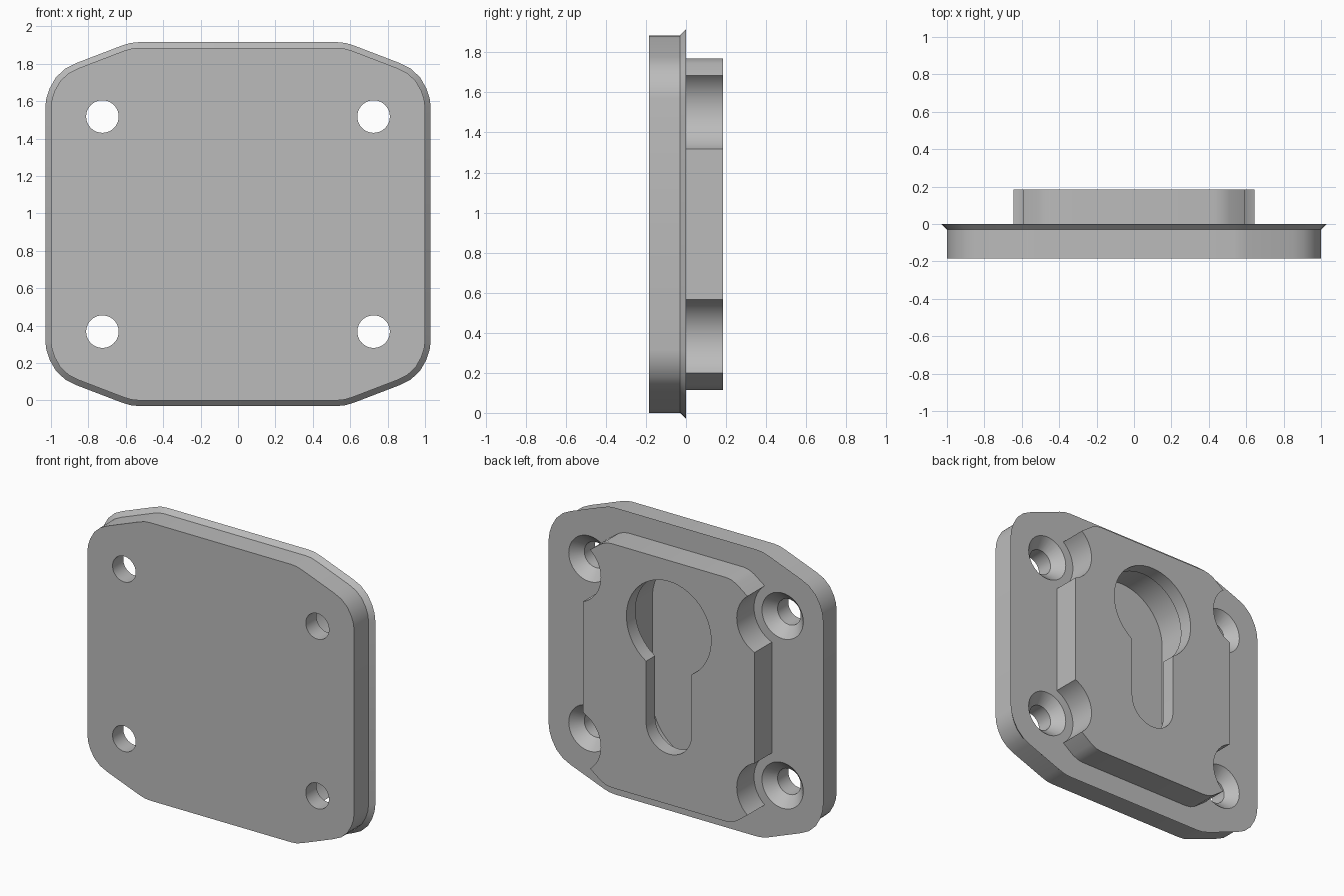
import bpy, bmesh, math

if "Cube" in bpy.data.objects:
    bpy.data.objects.remove(bpy.data.objects["Cube"])

MID = 0.9425  # mid height of the plate


def loft(name, rings):
    """Solid through matching closed rings, each (y, [(x, z), ...])."""
    bm = bmesh.new()
    loops = [[bm.verts.new((x, y, z)) for x, z in pts] for y, pts in rings]
    n = len(loops[0])
    for a, b in zip(loops, loops[1:]):
        for i in range(n):
            j = (i + 1) % n
            bm.faces.new((a[i], a[j], b[j], b[i]))
    bm.faces.new(loops[0])
    bm.faces.new(loops[-1])
    bmesh.ops.recalc_face_normals(bm, faces=bm.faces)
    mesh = bpy.data.meshes.new(name)
    bm.to_mesh(mesh)
    bm.free()
    obj = bpy.data.objects.new(name, mesh)
    bpy.context.collection.objects.link(obj)
    return obj


def mirror_quadrant(pts):
    """Closed outline from the upper right quarter; z is relative to MID."""
    right = pts + [(x, -z) for x, z in reversed(pts)]
    outline = right + [(-x, z) for x, z in reversed(right)]
    return [(x, z + MID) for x, z in outline]


def arc(x, z, r, a0=0, a1=360, n=40):
    full = a1 - a0 == 360
    steps = n if full else n + 1
    return [(x + r * math.cos(math.radians(a0 + (a1 - a0) * i / n)),
             z + r * math.sin(math.radians(a0 + (a1 - a0) * i / n))) for i in range(steps)]


def inset(pts, d):
    """Offset a clockwise outline inward by d."""
    out = []
    for i, (x, z) in enumerate(pts):
        (ax, az), (bx, bz) = pts[i - 1], pts[(i + 1) % len(pts)]
        l1, l2 = math.hypot(x - ax, z - az), math.hypot(bx - x, bz - z)
        n1 = ((z - az) / l1, -(x - ax) / l1)
        n2 = ((bz - z) / l2, -(bx - x) / l2)
        k = d / (1 + n1[0] * n2[0] + n1[1] * n2[1])
        out.append((x + k * (n1[0] + n2[0]), z + k * (n1[1] + n2[1])))
    return out


def combine(obj, other, operation):
    """Apply a boolean and discard the second solid."""
    mod = obj.modifiers.new("cut", 'BOOLEAN')
    mod.operation, mod.object, mod.solver = operation, other, 'EXACT'
    bpy.context.view_layer.objects.active = obj
    bpy.ops.object.modifier_apply(modifier=mod.name)
    bpy.data.objects.remove(other)


# Plate with blunted corners and a chamfered back rim
corner = [(0.53, 1.885), (0.57, 1.881), (0.61, 1.869), (0.85, 1.777),
          (0.905, 1.75), (0.95, 1.708), (0.98, 1.655), (0.995, 1.61), (1.0, 1.57)]
outline = mirror_quadrant([(x, z - MID) for x, z in corner])
plate = loft("mounting_plate", [(-0.185, outline), (-0.03, outline), (0.0, inset(outline, -0.03))])

# Raised block, scalloped around each screw hole
block_corner = [(0.43, 1.77), (0.47, 1.764), (0.51, 1.745), (0.645, 1.645)]
block_outline = mirror_quadrant([(x, z - MID) for x, z in block_corner])
block = loft("raised_block", [(-0.02, block_outline), (0.185, block_outline)])
holes = [(sx * 0.725, MID + sz * 0.575) for sx in (-1, 1) for sz in (-1, 1)]
for x, z in holes:
    combine(block, loft("scallop", [(-0.1, arc(x, z, 0.215)), (0.3, arc(x, z, 0.215))]), 'DIFFERENCE')
combine(plate, block, 'UNION')

# Countersunk screw holes
for x, z in holes:
    small, big = arc(x, z, 0.087), arc(x, z, 0.155)
    combine(plate, loft("screw_hole", [(-0.3, small), (-0.07, small), (0.0, big), (0.05, big)]), 'DIFFERENCE')

# Keyhole opening over a wider hidden cavity
TOP, LOW, R, W = 1.31, 0.627, 0.318, 0.17
a = math.degrees(math.asin(W / R))
keyhole = arc(0, TOP, R, a - 90, 270 - a, 44) + arc(0, LOW, W, 180, 360, 24)
cavity = arc(0, TOP, 0.34, 0, 180, 30) + arc(0, LOW, 0.34, 180, 360, 30)
combine(plate, loft("cavity", [(-0.125, cavity), (0.088, cavity)]), 'DIFFERENCE')
combine(plate, loft("keyhole", [(-0.02, keyhole), (0.3, keyhole)]), 'DIFFERENCE')

# Single grey finish
grey = bpy.data.materials.new("grey")
grey.diffuse_color = (0.5, 0.5, 0.5, 1)
grey.use_nodes = True
grey.node_tree.nodes["Principled BSDF"].inputs["Base Color"].default_value = grey.diffuse_color
plate.data.materials.clear()
plate.data.materials.append(grey)
for poly in plate.data.polygons:
    poly.material_index = 0
bpy.ops.object.select_all(action='DESELECT')
plate.select_set(True)
bpy.context.view_layer.objects.active = plate
bpy.ops.object.shade_smooth_by_angle(angle=math.radians(30))
